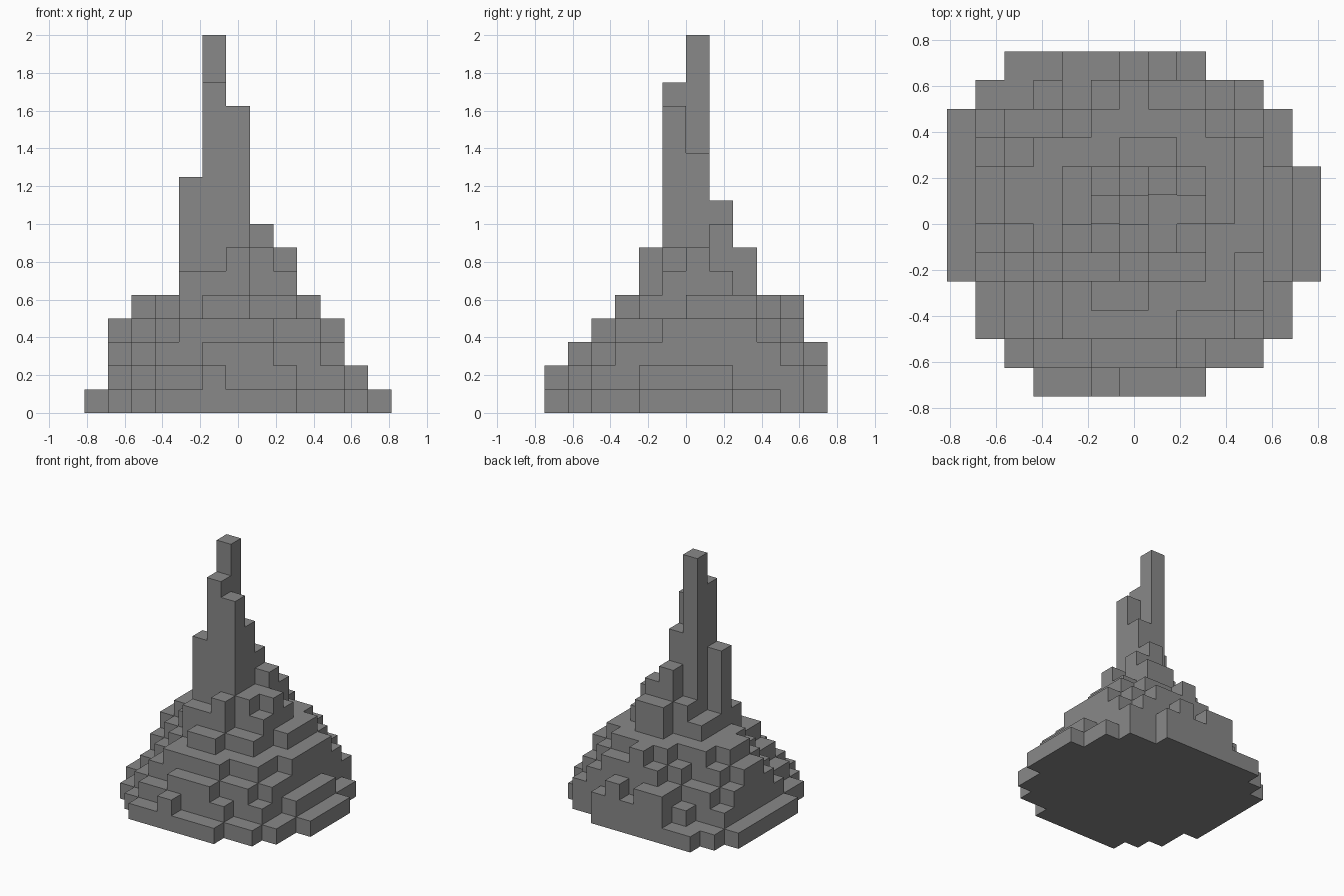
import bpy
import bmesh
import math
from mathutils import Vector

cube = bpy.data.objects.get("Cube")
if cube:
    bpy.data.objects.remove(cube, do_unlink=True)

CELL = 0.125            # edge length of one block
COLS, ROWS = 13, 12     # footprint in blocks
SPIRE_BASE = 7          # level at which the spire leaves the mound

stone = bpy.data.materials.new("stone_grey")
stone.use_nodes = True
colour = (0.25, 0.25, 0.25, 1.0)
stone.diffuse_color = colour
stone.node_tree.nodes["Principled BSDF"].inputs["Base Color"].default_value = colour

blocks = set()


def terrace(level, first_row, *spans):
    """Lay one level of blocks, one (first column, last column) span per row."""
    for offset, (start, end) in enumerate(spans):
        for col in range(start, end + 1):
            blocks.add((col, first_row + offset, level))


def column(col, row, height):
    """Stack blocks from the ground up to a height."""
    for level in range(height):
        blocks.add((col, row, level))


# Terraces of the mound, from the ground up, rows running front to back
terrace(0, 0, (3, 8), (2, 10), (1, 11), (1, 11), *[(0, 12)] * 4,
        (0, 11), (0, 11), (1, 10), (2, 8))
terrace(1, 0, (5, 5), (3, 8), (2, 10), (2, 10), *[(1, 11)] * 4,
        (1, 10), (1, 10), (3, 10), (4, 8))
terrace(2, 1, (5, 7), (3, 9), (3, 10), (2, 10), *[(1, 10)] * 4,
        (2, 10), (4, 9), (4, 5))
terrace(3, 2, (4, 7), (4, 9), (3, 9), (2, 10), (1, 10), (1, 10),
        (2, 10), (4, 9), (5, 8))
terrace(4, 3, (5, 6), (4, 8), (3, 8), (2, 9), (2, 9), (3, 9), (5, 8), (6, 6))
terrace(5, 4, (4, 6), *[(4, 8)] * 3, (6, 7))
terrace(6, 4, (6, 6), (4, 7), (5, 8), (5, 7), (6, 7))

# Single raised block on the back edge
column(7, 11, 3)

# Spire columns
for spec in ((4, 5, 10), (5, 5, 14), (6, 5, 13), (5, 6, 16),
             (6, 6, 11), (6, 7, 9), (7, 7, 8)):
    column(*spec)


def build_shell(name, part):
    """Make the exposed outer faces of some of the blocks into one object."""
    bm = bmesh.new()
    for block in part:
        centre = Vector(block) + Vector((0.5 - COLS / 2, 0.5 - ROWS / 2, 0.5))
        for axis in range(3):
            for sign in (-1, 1):
                normal = Vector((0, 0, 0))
                normal[axis] = sign
                neighbour = tuple(int(b + n) for b, n in zip(block, normal))
                if neighbour in blocks:
                    continue
                u = Vector((0, 0, 0))
                u[(axis + 1) % 3] = 0.5
                v = normal.cross(u)
                middle = centre + normal * 0.5
                corners = (middle - u - v, middle + u - v,
                           middle + u + v, middle - u + v)
                bm.faces.new([bm.verts.new(c * CELL) for c in corners])
    bmesh.ops.remove_doubles(bm, verts=bm.verts, dist=CELL / 100)
    # Join coplanar block faces into broad flat ones
    bmesh.ops.dissolve_limit(bm, angle_limit=math.radians(1),
                             verts=bm.verts, edges=bm.edges)
    mesh = bpy.data.meshes.new(name)
    bm.to_mesh(mesh)
    bm.free()
    mesh.materials.append(stone)
    obj = bpy.data.objects.new(name, mesh)
    bpy.context.collection.objects.link(obj)
    return obj


build_shell("stepped_mound", sorted(b for b in blocks if b[2] < SPIRE_BASE))
build_shell("spire", sorted(b for b in blocks if b[2] >= SPIRE_BASE))
